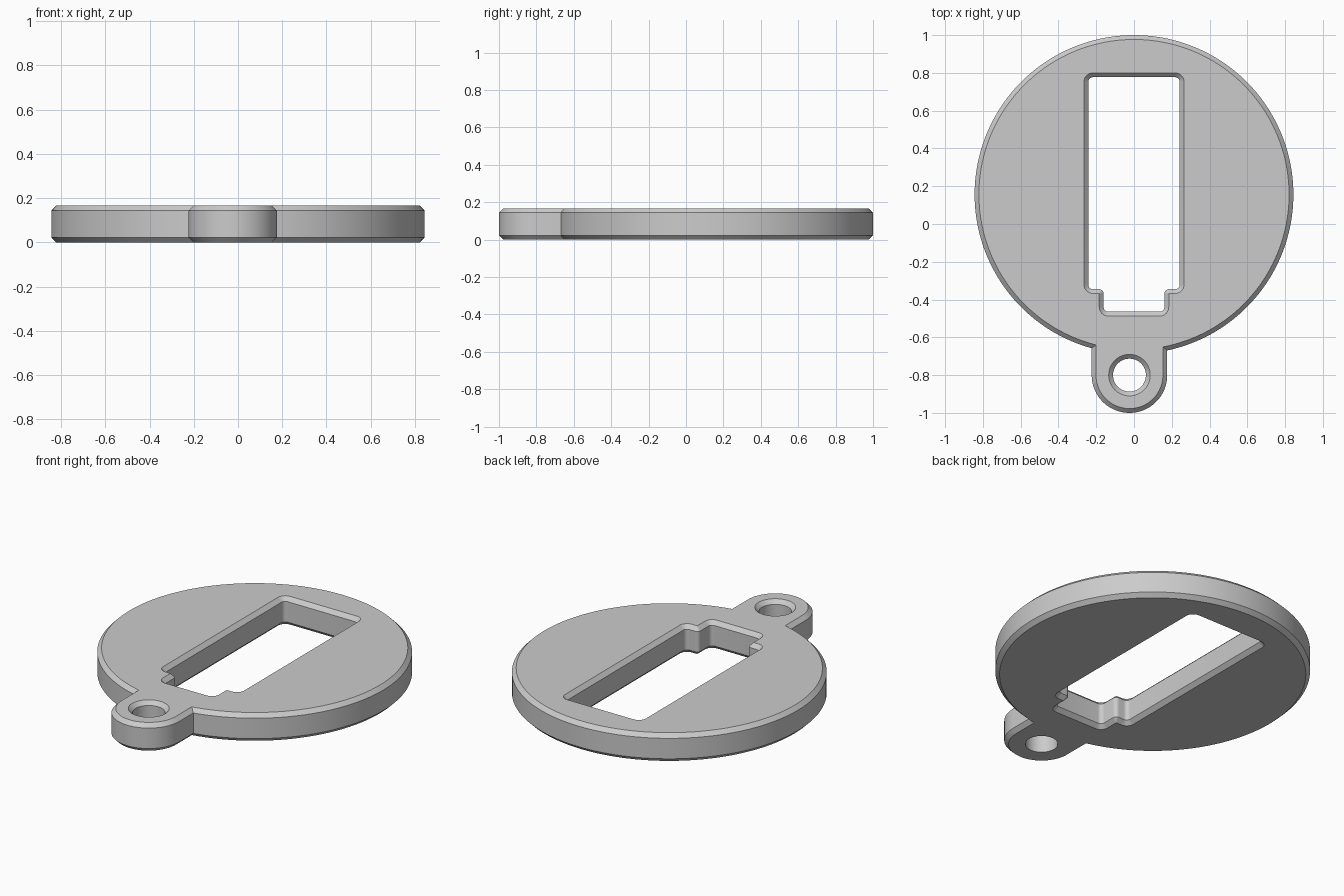
import bpy
import bmesh
from math import sin, cos, asin, acos, pi, radians

cube = bpy.data.objects.get("Cube")
if cube:
    bpy.data.objects.remove(cube, do_unlink=True)

HEIGHT, CHAMFER = 0.167, 0.023
DISC_Y, DISC_R = 0.156, 0.844
TAB_X, TAB_Y, TAB_R = -0.024, -0.8, 0.2
HOLE_R, FILLET = 0.087, 0.024


def arc(cx, cy, r, start, end, steps):
    """Points along a circular arc, both ends included."""
    angles = [start + (end - start) * i / steps for i in range(steps + 1)]
    return [(cx + r * cos(a), cy + r * sin(a)) for a in angles]


def outline(inset):
    """Disc joined to the straight-sided tab with a round end."""
    R, r = DISC_R - inset, TAB_R - inset
    start = -acos((TAB_X + r) / R)
    end = pi + acos(-(TAB_X - r) / R)
    disc = arc(0, DISC_Y, R, start, end, 160)
    tab = arc(TAB_X, TAB_Y, r, pi, 2 * pi, 48)
    return disc + tab


def window(grow):
    """Rounded slot with a narrower notch at the front, mirrored in x."""
    # corner x, y, outward y direction, fillet sign, start and end angle
    corners = [
        (0.161, -0.464, -1, 1, -90, 0),
        (0.161, -0.345, -1, -1, 180, 90),
        (0.242, -0.345, -1, 1, -90, 0),
        (0.242, 0.777, 1, 1, 0, 90),
    ]
    half = []
    for x, y, qy, sign, a, b in corners:
        half += arc(x - sign * FILLET, y - sign * FILLET * qy,
                    FILLET + sign * grow, radians(a), radians(b), 8)
    return half + [(-x, y) for x, y in reversed(half)]


def ring_hole(grow):
    return arc(TAB_X, TAB_Y, HOLE_R + grow, 0, 2 * pi, 64)[:-1]


def add_wall(bm, profile, layers):
    """Stack offset copies of a profile; return bottom and top edge loops."""
    rings = [[bm.verts.new((x, y, z)) for x, y in profile(d)] for d, z in layers]
    n = len(rings[0])
    for low, high in zip(rings, rings[1:]):
        for i in range(n):
            j = (i + 1) % n
            bm.faces.new((low[i], low[j], high[j], high[i]))
    return [[bm.edges.get((ring[i], ring[(i + 1) % n])) for i in range(n)]
            for ring in (rings[0], rings[-1])]


both = [(CHAMFER, 0), (0, CHAMFER), (0, HEIGHT - CHAMFER), (CHAMFER, HEIGHT)]
top_only = [(0, 0), (0, HEIGHT - CHAMFER), (CHAMFER, HEIGHT)]

# Walls and chamfers, then the flat faces between them
bm = bmesh.new()
walls = [add_wall(bm, outline, both),
         add_wall(bm, window, both),
         add_wall(bm, ring_hole, top_only)]
for side, direction in ((0, -1), (1, 1)):
    edges = [e for wall in walls for e in wall[side]]
    bmesh.ops.triangle_fill(bm, edges=edges, use_beauty=True,
                            normal=(0, 0, direction))
bmesh.ops.recalc_face_normals(bm, faces=bm.faces)

mesh = bpy.data.meshes.new("tag_plate")
bm.to_mesh(mesh)
bm.free()
plate = bpy.data.objects.new("tag_plate", mesh)
bpy.context.collection.objects.link(plate)

# Single grey material
grey = bpy.data.materials.new("plain grey")
grey.use_nodes = True
colour = (0.6, 0.6, 0.6, 1)
grey.diffuse_color = colour
grey.node_tree.nodes["Principled BSDF"].inputs["Base Color"].default_value = colour
mesh.materials.append(grey)

# Smooth round walls, crisp chamfer edges
bpy.ops.object.select_all(action="DESELECT")
plate.select_set(True)
bpy.context.view_layer.objects.active = plate
bpy.ops.object.shade_smooth_by_angle(angle=radians(30))
